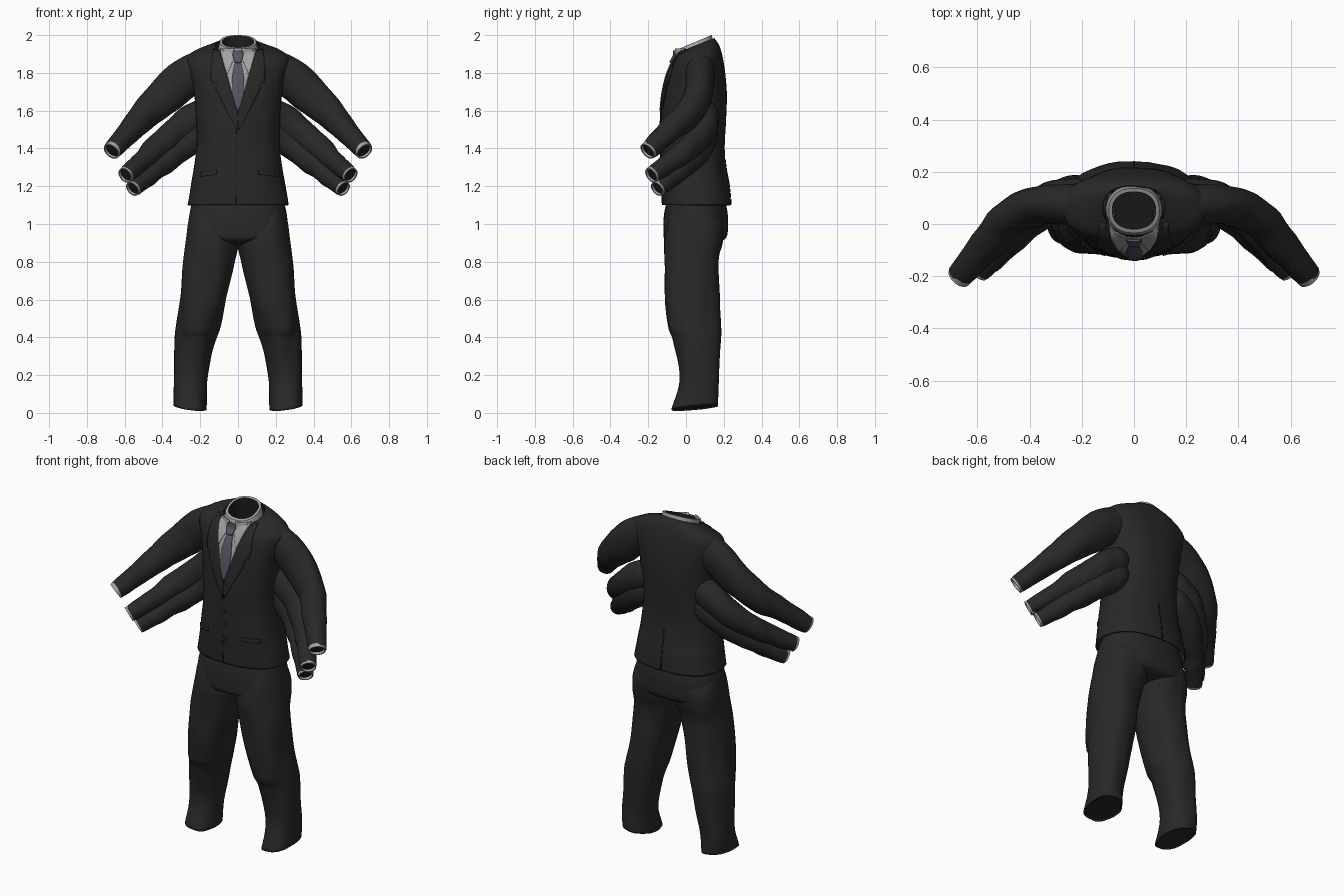
import bpy, math
from mathutils import Vector, noise
from mathutils.bvhtree import BVHTree
import bmesh

if "Cube" in bpy.data.objects:
    bpy.data.objects.remove(bpy.data.objects["Cube"])


def material(name, rgb):
    m = bpy.data.materials.new(name)
    m.use_nodes = True
    m.diffuse_color = (*rgb, 1)
    m.node_tree.nodes["Principled BSDF"].inputs["Base Color"].default_value = (*rgb, 1)
    m.node_tree.nodes["Principled BSDF"].inputs["Roughness"].default_value = 0.9
    return m


SUIT = material("charcoal cloth", (0.021, 0.021, 0.021))
DARK = material("black lining", (0.012, 0.012, 0.012))
SHIRT = material("grey shirt", (0.36, 0.36, 0.355))
TIE = material("slate tie", (0.09, 0.095, 0.125))


def spline(rows, k=6):
    """Smooth interpolation through rows of numbers."""
    out = []
    for i in range(len(rows) - 1):
        a, b, c, d = (rows[max(i - 1, 0)], rows[i], rows[i + 1],
                      rows[min(i + 2, len(rows) - 1)])
        for j in range(k):
            t = j / k
            out.append([q + t * (r - p) / 2 + t * t * (2 * p - 5 * q + 4 * r - s) / 2
                        + t ** 3 * (3 * q - p - 3 * r + s) / 2
                        for p, q, r, s in zip(a, b, c, d)])
    return out + [list(rows[-1])]


def make(name, verts, faces, mat, mirror=False, thick=0.0, offset=-1):
    mesh = bpy.data.meshes.new(name)
    mesh.from_pydata(verts, [], faces)
    bm = bmesh.new()
    bm.from_mesh(mesh)
    bmesh.ops.recalc_face_normals(bm, faces=bm.faces)
    bm.to_mesh(mesh)
    bm.free()
    mesh.materials.append(mat)
    mesh.polygons.foreach_set("use_smooth", [True] * len(mesh.polygons))
    mesh.set_sharp_from_angle(angle=math.radians(45))
    obj = bpy.data.objects.new(name, mesh)
    bpy.context.collection.objects.link(obj)
    if thick:
        mod = obj.modifiers.new("thickness", "SOLIDIFY")
        mod.thickness, mod.offset = thick, offset
    if mirror:
        obj.modifiers.new("mirror", "MIRROR").use_mirror_merge = False
    return obj


def loft(name, rings, mat, wrinkle=0.0, cap=False, **kw):
    n = len(rings[0])
    verts = []
    for ring in rings:
        mid = sum(ring, Vector()) / n
        for p in ring:
            amount = wrinkle * noise.noise(Vector((p.x * 13, p.y * 13, p.z * 4)))
            verts.append(p + (p - mid).normalized() * amount)
    faces = [(i * n + j, i * n + (j + 1) % n, (i + 1) * n + (j + 1) % n, (i + 1) * n + j)
             for i in range(len(rings) - 1) for j in range(n)]
    if cap:
        faces.append(tuple(range(len(verts) - n, len(verts))))
    return make(name, verts, faces, mat, **kw)


def ring(z, x0, x1, yf, yb, sx=0, sy=0, n=40, power=2.3):
    """Rounded cross-section, tilted by sx and sy."""
    cx, cy, rx, ry = (x0 + x1) / 2, (yf + yb) / 2, (x1 - x0) / 2, (yb - yf) / 2
    pts = []
    for j in range(n):
        c, s = math.cos(j * math.tau / n), math.sin(j * math.tau / n)
        dx = rx * math.copysign(abs(c) ** (2 / power), c)
        dy = ry * math.copysign(abs(s) ** (2 / power), s)
        pts.append(Vector((cx + dx, cy + dy, z + sx * dx + sy * dy)))
    return pts


def body(rows):
    """Rows of height, half width, front, back, tilt."""
    return [ring(z, -w, w, f, b, 0, t) for z, w, f, b, t in rows]


# Jacket body
jacket = loft("jacket_body", body(spline([
    (1.10, .268, -.127, .24, 0), (1.2, .25, -.13, .23, 0), (1.3, .232, -.132, .212, 0),
    (1.42, .218, -.132, .205, 0), (1.55, .222, -.13, .21, 0), (1.68, .235, -.12, .215, 0),
    (1.78, .255, -.1, .21, 0), (1.85, .275, -.075, .2, 0), (1.89, .265, -.06, .19, .1),
    (1.92, .21, -.052, .175, .25), (1.945, .12, -.045, .15, .4)])),
    SUIT, wrinkle=.006, thick=.008)
surface = BVHTree.FromPolygons([v.co.copy() for v in jacket.data.vertices],
                               [tuple(p.vertices) for p in jacket.data.polygons])

# Trousers: hips and two legs
loft("trouser_seat", body(spline([
    (1.14, .235, -.1, .205, 0), (1.05, .258, -.118, .222, 0), (.97, .266, -.122, .222, 0),
    (.925, .262, -.118, .21, 0), (.905, .2, -.09, .17, 0), (.885, .05, -.03, .08, 0)])),
    SUIT, wrinkle=.004, cap=True)
LEG = [(1.1, .0, .24, -.07, .16, 0, 0), (1.0, -.01, .268, -.1, .2, 0, 0),
       (.9, -.002, .282, -.117, .195, 0, 0), (.8, .022, .29, -.116, .173, 0, 0),
       (.6, .065, .308, -.11, .175, 0, 0), (.45, .1, .324, -.092, .187, 0, 0),
       (.38, .118, .33, -.063, .187, 0, 0), (.17, .168, .341, -.036, .175, 0, 0),
       (.027, .17, .343, -.077, .17, .13, .08)]
loft("trouser_legs", [ring(*r) for r in spline(LEG)], SUIT, wrinkle=.012,
     mirror=True, thick=.008)
loft("trouser_hem_folds", [ring(.034, .174, .338, -.072, .166, .13, .08)], SUIT,
     cap=True, mirror=True)


# Sleeves: rows of x, y, z, radius, depth factor
def tube_rings(path, n=24):
    rings = []
    for i, (x, y, z, r, d) in enumerate(path):
        a, b = path[max(i - 1, 0)], path[min(i + 1, len(path) - 1)]
        t = (Vector(b[:3]) - Vector(a[:3])).normalized()
        e1 = t.cross(Vector((0, 1, 0))).normalized()
        e2 = t.cross(e1)
        rings.append([Vector((x, y, z)) + e1 * r * math.cos(k * math.tau / n)
                      + e2 * r * d * math.sin(k * math.tau / n) for k in range(n)])
    return rings, t


def scaled(points, factor, shift):
    mid = sum(points, Vector()) / len(points)
    return [mid + (p - mid) * factor + shift for p in points]


SLEEVES = {
    "upper": [(.08, .075, 1.855, .065, .9), (.18, .076, 1.832, .088, .85),
              (.27, .076, 1.778, .106, .74), (.365, .068, 1.697, .1, .74),
              (.475, .022, 1.597, .085, .85), (.57, -.085, 1.495, .064, 1),
              (.665, -.198, 1.39, .049, 1)],
    "middle": [(.1, .05, 1.6, .07, .9), (.2, .095, 1.575, .083, .9),
               (.27, .1, 1.53, .083, .9), (.35, .075, 1.468, .077, .9),
               (.43, .012, 1.402, .068, .95), (.51, -.08, 1.33, .056, 1),
               (.592, -.178, 1.262, .044, 1)],
    "lower": [(.1, .05, 1.51, .07, .9), (.2, .095, 1.485, .078, .9),
              (.26, .095, 1.44, .077, .9), (.33, .065, 1.38, .071, .9),
              (.4, .008, 1.322, .064, .95), (.48, -.07, 1.253, .054, 1),
              (.553, -.147, 1.19, .043, 1)],
}
for level, rows in SLEEVES.items():
    rings, t = tube_rings(spline(rows))
    loft(level + "_sleeves", rings, SUIT, wrinkle=.007, mirror=True)
    end = rings[-1]
    loft(level + "_shirt_cuffs", [scaled(end, f, t * s) for f, s in
         ((.98, -.012), (.97, .01), (.82, .01), (.8, -.012))], SHIRT, mirror=True)
    loft(level + "_cuff_lining", [scaled(end, .85, t * -.004)], DARK, cap=True, mirror=True)

# Shirt collar band with dark inside
loft("shirt_collar", body([(1.915, .108, -.052, .147, .4), (1.964, .097, -.034, .137, .42),
                           (1.965, .083, -.019, .123, .42)]), SHIRT)
loft("neck_lining", body([(1.965, .083, -.019, .123, .42), (1.92, .082, -.018, .122, .4),
                          (1.8, .1, -.03, .14, .3)]), DARK, cap=True)


def cloth_y(x, z, back):
    side = 1 if back else -1
    hit = surface.ray_cast(Vector((x, side, z)), Vector((0, -side, 0)))[0]
    y = hit.y if hit else .04
    if not back and z > 1.87 and abs(x) < .105:
        y = min(y, .045 - .095 * math.sqrt(1 - (x / .105) ** 2))
    return y


def patch(name, rows, mat, lift, thick=.006, mirror=False, back=False, slope=0, cols=6):
    """Cloth plate laid over the jacket; rows of height, left edge, right edge."""
    dense = []
    for a, b in zip(rows, rows[1:]):
        dense += [[p + (q - p) * k / 4 for p, q in zip(a, b)] for k in range(4)]
    dense.append(rows[-1])
    verts = []
    for z, x0, x1 in dense:
        for c in range(cols + 1):
            x = x0 + (x1 - x0) * c / cols
            zz = z + slope * (x - x0)
            verts.append((x, cloth_y(x, zz, back) + (lift if back else -lift), zz))
    w = cols + 1
    faces = [(i * w + c, i * w + c + 1, (i + 1) * w + c + 1, (i + 1) * w + c)
             for i in range(len(dense) - 1) for c in range(cols)]
    return make(name, verts, faces, mat, mirror, thick, 0)


# Shirt front, collar points, tie and lapels
patch("shirt_front", [(1.915, -.095, .095), (1.8, -.062, .062), (1.7, -.035, .035),
                      (1.6, -.004, .004)], SHIRT, .003, thick=.004)
patch("collar_points", [(1.93, .022, .095), (1.9, .014, .09), (1.86, .028, .078),
                        (1.795, .056, .06)], SHIRT, .008, thick=.005, mirror=True)
patch("tie_blade", [(1.88, -.014, .014), (1.77, -.032, .032), (1.69, -.032, .032),
                    (1.6, -.004, .004)], TIE, .008, thick=.005)
patch("tie_knot", [(1.918, -.023, .023), (1.895, -.029, .029), (1.855, -.014, .014)],
      TIE, .014, thick=.009)
patch("lapels", [(1.925, .1, .13), (1.88, .087, .138), (1.8, .061, .146),
                 (1.755, .049, .14), (1.735, .043, .11), (1.72, .039, .12),
                 (1.6, .003, .06), (1.5, 0, .006)], SUIT, .004, thick=.006, mirror=True)

# Pockets, front edge and back vent
patch("hip_pocket_flaps", [(1.285, .11, .2), (1.262, .11, .2)], SUIT, .003, thick=.005,
      mirror=True, slope=-.12)
patch("front_edge", [(1.5, -.011, -.008), (1.11, -.011, -.008)], DARK, .002, thick=.002,
      cols=1)
patch("back_vent", [(1.34, -.002, .002), (1.105, -.004, .004)], DARK, .002, thick=.002,
      back=True, cols=1)

# Jacket buttons
for i, z in enumerate((1.42, 1.34, 1.25)):
    y = cloth_y(.003, z, False)
    discs = [[Vector((.003 + r * math.cos(k * math.tau / 16), y - d,
                      z + r * math.sin(k * math.tau / 16))) for k in range(16)]
             for r, d in ((.012, -.003), (.012, .005), (.009, .007))]
    loft("jacket_button_%d" % (i + 1), discs, SUIT, cap=True)
